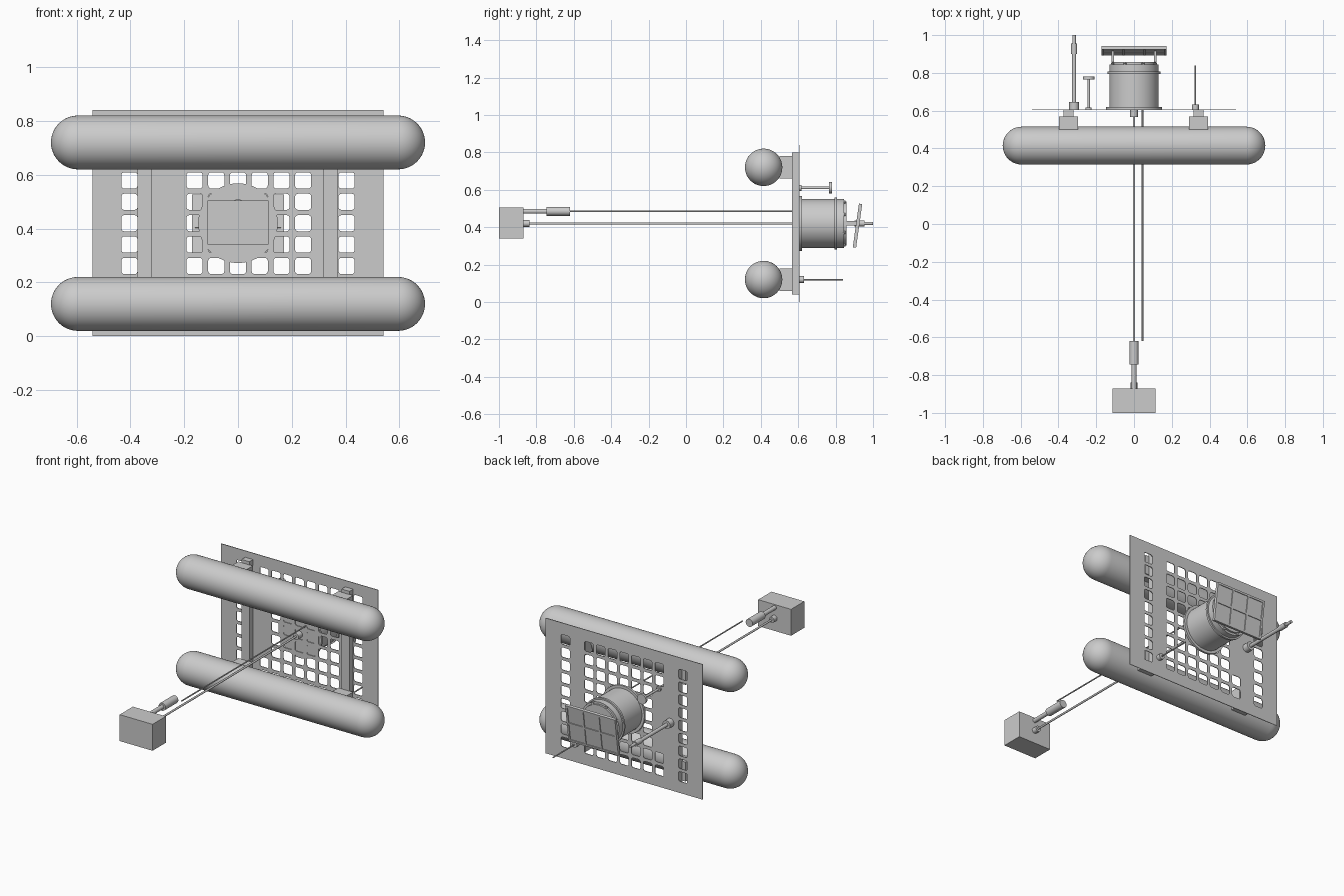
import bpy, bmesh, math
from mathutils import Matrix, Vector

old = bpy.data.objects.get("Cube")
if old:
    bpy.data.objects.remove(old, do_unlink=True)

grey = bpy.data.materials.new("plain grey")
grey.use_nodes = True
grey.diffuse_color = (0.6, 0.6, 0.6, 1)
grey.node_tree.nodes["Principled BSDF"].inputs["Base Color"].default_value = (0.6, 0.6, 0.6, 1)

MID = 0.42      # height of the centre line
PLATE = 0.605   # y of the base plate


def finish(name, bm, smooth=False):
    bmesh.ops.recalc_face_normals(bm, faces=bm.faces)
    mesh = bpy.data.meshes.new(name)
    bm.to_mesh(mesh)
    bm.free()
    mesh.materials.append(grey)
    obj = bpy.data.objects.new(name, mesh)
    bpy.context.collection.objects.link(obj)
    if smooth:
        bpy.ops.object.select_all(action='DESELECT')
        obj.select_set(True)
        bpy.context.view_layer.objects.active = obj
        bpy.ops.object.shade_smooth_by_angle(angle=math.radians(35))
    return obj


def add_box(bm, lo, hi):
    lo, hi = Vector(lo), Vector(hi)
    size = Matrix.Diagonal((*(hi - lo), 1))
    bmesh.ops.create_cube(bm, size=1, matrix=Matrix.Translation((lo + hi) / 2) @ size)


def box(name, lo, hi):
    bm = bmesh.new()
    add_box(bm, lo, hi)
    return finish(name, bm)


def lathe(name, profile, x=0, z=MID, axis='Y', y=0, steps=32):
    """Spin (along, radius) points about a line parallel to the axis."""
    bm = bmesh.new()
    along = Vector((1, 0, 0)) if axis == 'X' else Vector((0, 1, 0))
    origin = Vector((x, y, z))
    verts = [bm.verts.new(origin + along * a + Vector((0, 0, r))) for a, r in profile]
    edges = [bm.edges.new(pair) for pair in zip(verts, verts[1:])]
    bmesh.ops.spin(bm, geom=verts + edges, cent=origin, axis=along,
                   angle=math.tau, steps=steps, use_duplicate=False)
    bmesh.ops.remove_doubles(bm, verts=bm.verts, dist=1e-5)
    return finish(name, bm, True)


def rod(name, y0, y1, r, x=0, z=MID, steps=16):
    return lathe(name, [(y0, 0), (y0, r), (y1, r), (y1, 0)], x, z, steps=steps)


# Two round-ended pontoons
half, radius = 0.695, 0.1
cap = [math.pi / 2 * i / 12 for i in range(13)]
end = [(half - radius + radius * math.sin(a), radius * math.cos(a)) for a in cap]
end[-1] = (half, 0)
capsule = [(-a, r) for a, r in reversed(end)] + end
for name, z in (("lower_pontoon", 0.12), ("upper_pontoon", 0.72)):
    lathe(name, capsule, z=z, axis='X', y=0.415, steps=48)

# Base plate perforated with rounded square holes
curve = bpy.data.curves.new("base_plate", 'CURVE')
curve.dimensions = '2D'
curve.fill_mode = 'BOTH'
curve.extrude = 0.002


def outline(points):
    spline = curve.splines.new('POLY')
    spline.points.add(len(points) - 1)
    for point, (px, py) in zip(spline.points, points):
        point.co = (px, py, 0, 1)
    spline.use_cyclic_u = True


def rounded_square(cx, cz, h=0.03, r=0.011):
    pts = []
    for k in range(4):
        mid = math.pi / 4 + k * math.pi / 2
        ox = cx + math.copysign(h - r, math.cos(mid))
        oz = cz + math.copysign(h - r, math.sin(mid))
        for i in range(5):
            a = mid + math.pi / 4 * (i / 2 - 1)
            pts.append((ox + r * math.cos(a), oz + r * math.sin(a)))
    return pts


outline([(-0.54, 0), (0.54, 0), (0.54, 0.84), (-0.54, 0.84)])
for col in (-5, -3, -2, -1, 0, 1, 2, 3, 5):
    for row in range(-4, 5):
        if col == -3 and abs(row) < 3:
            continue    # solid strip for the instruments
        outline(rounded_square(col * 0.0807, MID + row * 0.0795))
plate = bpy.data.objects.new("base_plate", curve)
bpy.context.collection.objects.link(plate)
plate.location.y = PLATE
plate.rotation_euler.x = math.pi / 2
bpy.ops.object.select_all(action='DESELECT')
plate.select_set(True)
bpy.context.view_layer.objects.active = plate
bpy.ops.object.convert(target='MESH')
plate = bpy.context.view_layer.objects.active
plate.data.materials.clear()
plate.data.materials.append(grey)

# Upright rails and the saddles that hold the pontoons
for side, x in (("right", -0.346), ("left", 0.342)):
    box(side + "_rail", (x - 0.027, 0.567, 0.04), (x + 0.027, PLATE, 0.8))
    for level, z in (("lower", 0.12), ("upper", 0.72)):
        box(f"{side}_{level}_saddle", (x - 0.05, 0.5, z - 0.06), (x + 0.05, 0.57, z + 0.06))

# Instrument drum with flanges and lid
lathe("drum", [(0.607, 0), (0.607, 0.148), (0.62, 0.148), (0.62, 0.131),
               (0.795, 0.131), (0.795, 0.14), (0.808, 0.14), (0.808, 0.131),
               (0.845, 0.131), (0.845, 0.118), (0.857, 0.118), (0.857, 0)], steps=48)
for i in range(8):
    a = math.tau * (i + 0.5) / 8
    rod("lid_bolt", 0.84, 0.852, 0.008, 0.124 * math.cos(a), MID + 0.124 * math.sin(a), 8)

# Tilted panel with a raised 3 by 2 frame
bm = bmesh.new()
w, h = 0.165, 0.112
add_box(bm, (-w, -0.004, -h), (w, 0.004, h))
for i in range(4):
    x = -w + i * 2 * w / 3
    add_box(bm, (x - 0.006, -0.009, -h), (x + 0.006, 0.009, h))
for z in (-h, 0, h):
    add_box(bm, (-w - 0.006, -0.009, z - 0.006), (w + 0.006, 0.009, z + 0.006))
panel = finish("panel", bm)
panel.location = (0, 0.917, 0.408)
panel.rotation_euler.x = math.radians(-8)
for x in (-0.112, 0.112):
    box("panel_bracket", (x - 0.007, 0.8, MID - 0.012), (x + 0.007, 0.915, MID + 0.012))

# Long line, thin cable and the weight at its far end
rod("line_mount", 0.567, PLATE, 0.02)
rod("main_line", -0.87, 0.6, 0.006)
rod("line_shackle", -0.875, -0.838, 0.018)
rod("thin_cable", -0.62, PLATE, 0.004, 0.045, 0.485, 8)
lathe("release_sleeve", [(-0.875, 0), (-0.875, 0.013), (-0.745, 0.013), (-0.745, 0.024),
                         (-0.62, 0.024), (-0.62, 0)], z=0.485, steps=24)
box("weight", (-0.113, -1, 0.34), (0.113, -0.87, 0.504))

# Mast, disc sensor and whip aerial behind the plate
lathe("mast", [(0.605, 0), (0.605, 0.026), (0.645, 0.026), (0.645, 0.011), (0.9, 0.011),
               (0.9, 0.016), (0.955, 0.016), (0.955, 0.009), (1, 0.009), (1, 0)],
      x=-0.317, steps=24)
lathe("disc_sensor", [(0.605, 0), (0.605, 0.016), (0.617, 0.016), (0.617, 0.007), (0.765, 0.007),
                      (0.765, 0.031), (0.78, 0.031), (0.78, 0)], x=-0.24, z=0.61, steps=24)
lathe("whip_aerial", [(0.605, 0), (0.605, 0.018), (0.632, 0.018), (0.632, 0.004),
                      (0.84, 0.004), (0.84, 0)], x=0.325, z=0.12, steps=16)
